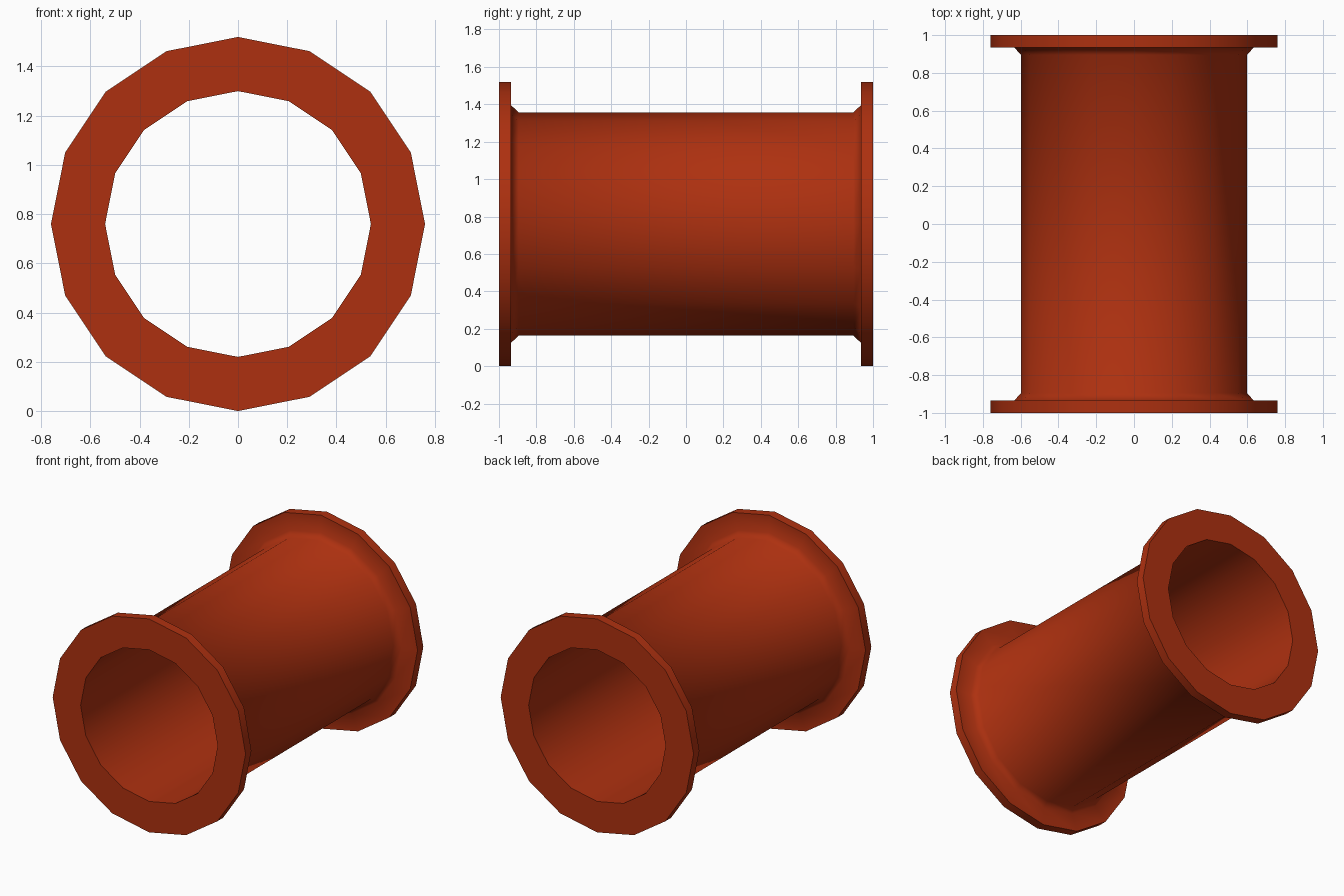
import bpy, bmesh, math

cube = bpy.data.objects.get("Cube")
if cube:
    bpy.data.objects.remove(cube, do_unlink=True)

SIDES = 16
AXIS_Z = 0.76

# Single paint colour
paint = bpy.data.materials.new("rust_red")
paint.use_nodes = True
colour = (0.42, 0.03, 0.005, 1)
paint.diffuse_color = colour
paint.node_tree.nodes["Principled BSDF"].inputs["Base Color"].default_value = colour

# Closed wall section as (radius, y): outer half, mirrored, then the bore
half = [(0.54, -1), (0.76, -1), (0.76, -0.935), (0.635, -0.935), (0.597, -0.895)]
section = half + [(r, -y) for r, y in reversed(half)]


def lathe(name, profile):
    """Revolve a closed section around the lengthwise axis."""
    bm = bmesh.new()
    rings = []
    for i in range(SIDES):
        a = math.tau * i / SIDES
        rings.append([bm.verts.new((r * math.cos(a), y, AXIS_Z + r * math.sin(a)))
                      for r, y in profile])
    n = len(profile)
    for i in range(SIDES):
        a, b = rings[i], rings[(i + 1) % SIDES]
        for j in range(n):
            k = (j + 1) % n
            bm.faces.new((a[j], a[k], b[k], b[j]))
    bmesh.ops.recalc_face_normals(bm, faces=bm.faces)
    mesh = bpy.data.meshes.new(name)
    bm.to_mesh(mesh)
    bm.free()
    mesh.materials.append(paint)
    obj = bpy.data.objects.new(name, mesh)
    bpy.context.collection.objects.link(obj)
    return obj


# Hollow pipe with a flange and weld fillet at each end
pipe = lathe("flanged_pipe", section)
bpy.ops.object.select_all(action='DESELECT')
pipe.select_set(True)
bpy.context.view_layer.objects.active = pipe
bpy.ops.object.shade_smooth_by_angle(angle=math.radians(50))
